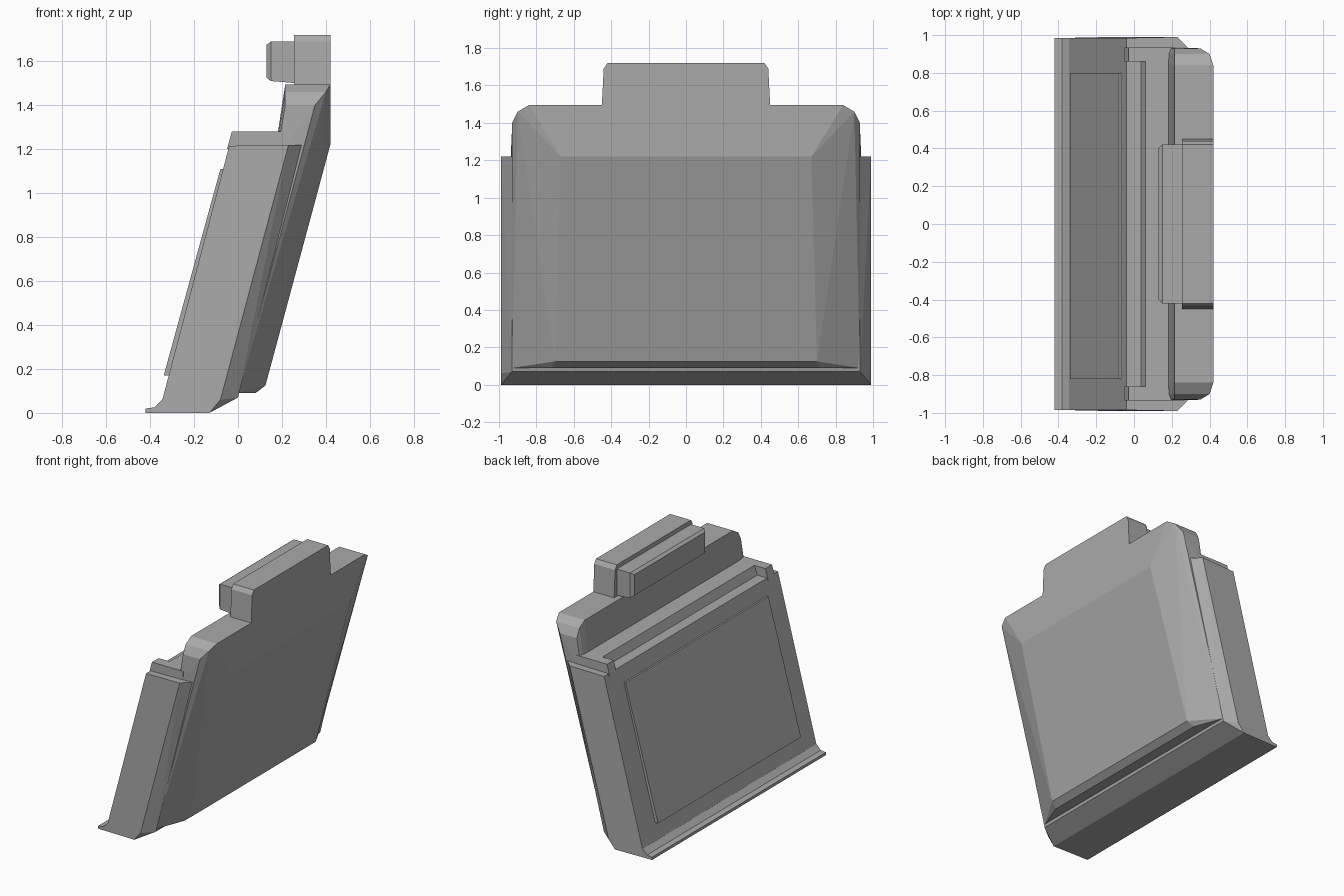
import bpy
import bmesh

cube = bpy.data.objects.get("Cube")
if cube:
    bpy.data.objects.remove(cube, do_unlink=True)

grey = bpy.data.materials.new("plain grey")
grey.use_nodes = True
COLOUR = (0.4, 0.4, 0.4, 1)
grey.diffuse_color = COLOUR
grey.node_tree.nodes["Principled BSDF"].inputs["Base Color"].default_value = COLOUR


def finish(name, bm):
    bmesh.ops.recalc_face_normals(bm, faces=bm.faces)
    mesh = bpy.data.meshes.new(name)
    bm.to_mesh(mesh)
    bm.free()
    mesh.materials.append(grey)
    obj = bpy.data.objects.new(name, mesh)
    bpy.context.collection.objects.link(obj)
    return obj


def mirrored_hull(name, points):
    """Convex solid through points and their mirror images across y = 0."""
    bm = bmesh.new()
    for x, y, z in points:
        bm.verts.new((x, y, z))
        bm.verts.new((x, -y, z))
    out = bmesh.ops.convex_hull(bm, input=bm.verts)
    loose = [v for v in bm.verts if not v.link_faces]
    bmesh.ops.delete(bm, geom=loose, context='VERTS')
    bmesh.ops.dissolve_limit(bm, angle_limit=0.02, verts=bm.verts, edges=bm.edges)
    return finish(name, bm)


def extruded(name, profile, y0, y1):
    """Side profile in x, z pulled from y0 to y1."""
    bm = bmesh.new()
    face = bm.faces.new([bm.verts.new((x, y0, z)) for x, z in profile])
    out = bmesh.ops.extrude_face_region(bm, geom=[face])
    verts = [g for g in out["geom"] if isinstance(g, bmesh.types.BMVert)]
    bmesh.ops.translate(bm, verts=verts, vec=(0, y1 - y0, 0))
    return finish(name, bm)


# Leaning main case with chamfered rear edges
mirrored_hull("main_case", [
    (-0.35, 0.985, 0.03), (-0.13, 0.99, 0), (-0.36, 0.985, 0),
    (-0.08, 0.99, 0.06), (0, 0.93, 0.07), (0.29, 0.93, 1.22),
    (0.23, 0.99, 1.22), (-0.04, 0.985, 1.215)])

# Thin foot lip along the lower front
extruded("foot_lip", [(-0.42, 0), (-0.42, 0.02), (-0.38, 0.025),
                      (-0.345, 0.06), (-0.13, 0)], -0.985, 0.985)

# Raised front panel
extruded("front_panel", [(-0.338, 0.17), (-0.08, 1.11), (-0.05, 1.11), (-0.3, 0.17)],
         -0.82, 0.8)

# Stepped ledge on the case, with a raised block at each end
extruded("top_ledge", [(0.03, 1.2), (0.06, 1.28), (0.25, 1.28), (0.25, 1.2)], -0.93, 0.93)
for side, name in ((1, "left_end_block"), (-1, "right_end_block")):
    extruded(name, [(-0.05, 1.2), (-0.028, 1.28), (0.22, 1.28), (0.22, 1.2)],
             side * 0.86, side * 0.935)

# Rear shell with tapered sides and clipped shoulders
mirrored_hull("rear_shell", [
    (0, 0.93, 0.09), (0.08, 0.72, 0.09), (0.125, 0.7, 0.125),
    (0.42, 0.67, 1.22), (0.29, 0.93, 1.22), (0.35, 0.93, 1.4),
    (0.42, 0.84, 1.495), (0.4, 0.9, 1.46), (0.215, 0.84, 1.495),
    (0.215, 0.9, 1.46), (0.215, 0.93, 1.4), (0.215, 0.935, 1.22)])

# Upright tab above the shell
mirrored_hull("upper_tab", [(x, y, z) for x in (0.255, 0.42)
                            for y, z in ((0.45, 1.49), (0.44, 1.69), (0.42, 1.72))])

# Narrower block standing out from the tab
mirrored_hull("tab_block", [
    (0.27, 0.42, 1.5), (0.27, 0.42, 1.69), (0.15, 0.42, 1.51), (0.15, 0.42, 1.69),
    (0.13, 0.4, 1.525), (0.13, 0.4, 1.675)])
